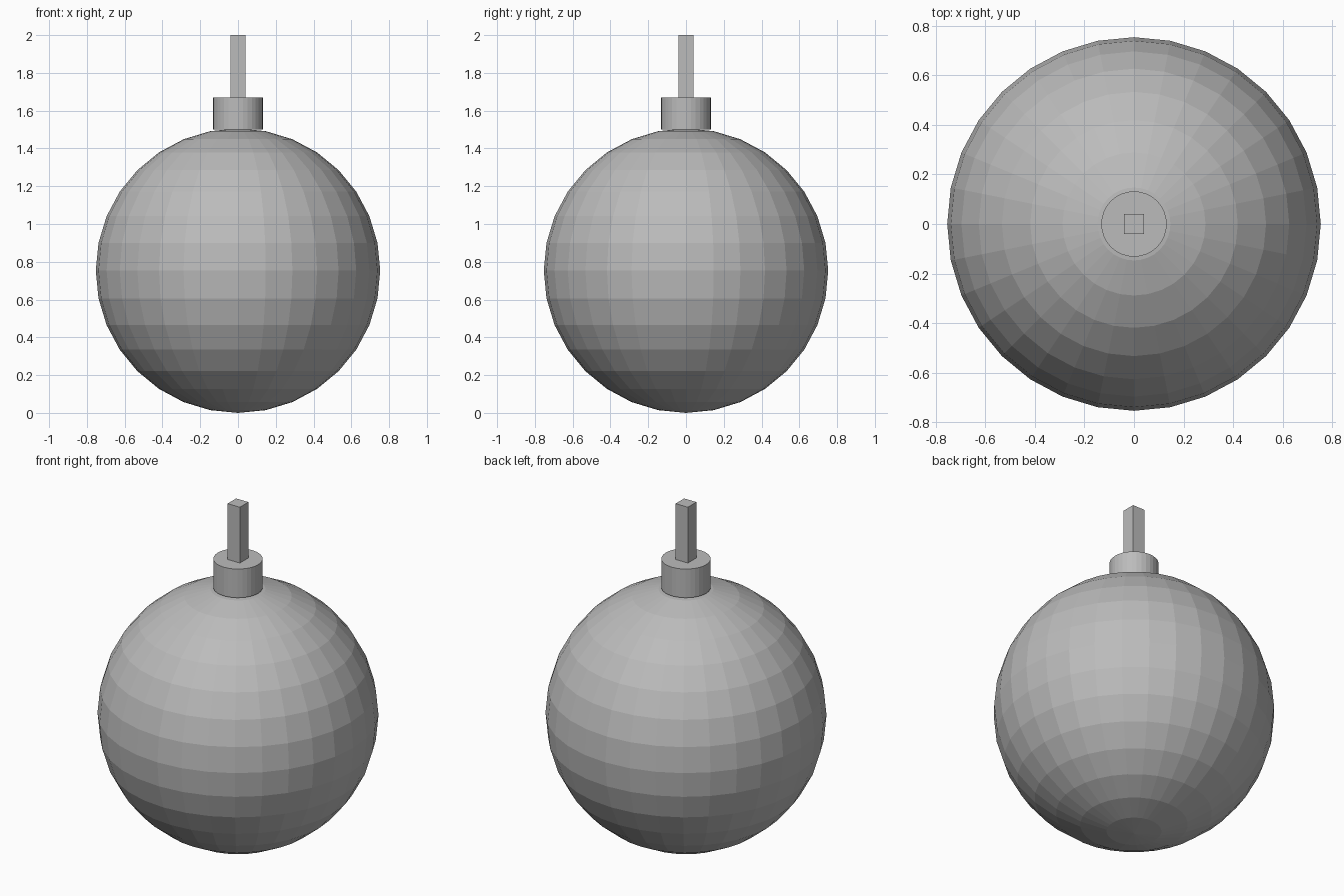
import bpy

if "Cube" in bpy.data.objects:
    bpy.data.objects.remove(bpy.data.objects["Cube"])

grey = bpy.data.materials.new("plain grey")
grey.diffuse_color = (0.5, 0.5, 0.5, 1)
grey.use_nodes = True
grey.node_tree.nodes["Principled BSDF"].inputs["Base Color"].default_value = grey.diffuse_color


def finish(name):
    """Name the active object and give it the grey finish."""
    obj = bpy.context.object
    obj.name = name
    obj.data.materials.append(grey)
    return obj


# Round faceted body
R = 0.753
bpy.ops.mesh.primitive_uv_sphere_add(segments=32, ring_count=16, radius=R, location=(0, 0, R))
finish("ball_body")

# Short cylindrical collar on top
Z0, Z1 = 1.5, 1.67
bpy.ops.mesh.primitive_cylinder_add(vertices=32, radius=0.132, depth=Z1 - Z0,
                                    location=(0, 0, (Z0 + Z1) / 2))
finish("collar")

# Square fuse standing in the collar
Z2 = 2.0
bpy.ops.mesh.primitive_cube_add(size=1, location=(0, 0, (Z1 + Z2) / 2 - 0.005))
fuse = finish("fuse")
fuse.scale = (0.08, 0.08, Z2 - Z1 + 0.01)
